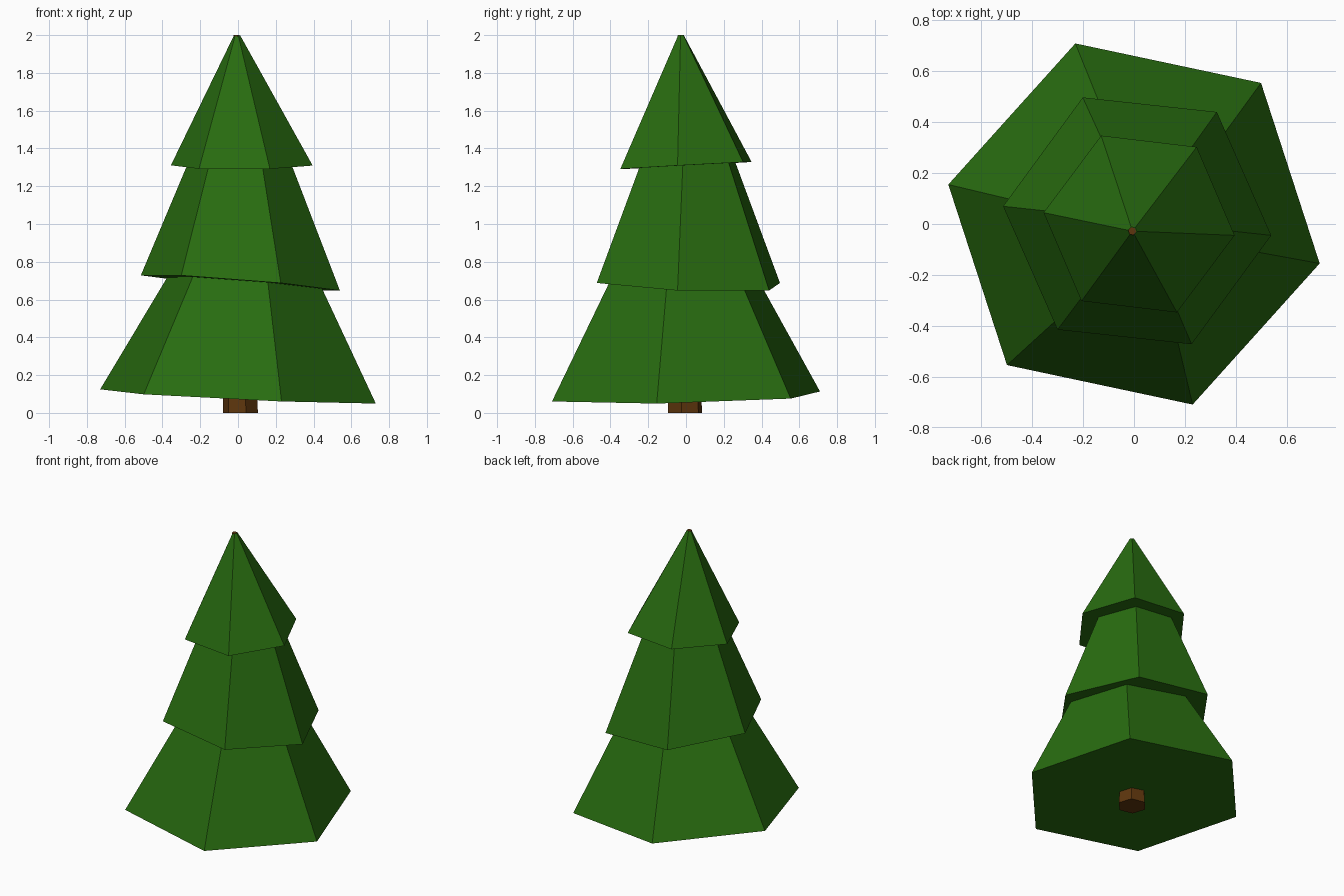
import bpy, bmesh, math
from mathutils import Vector

if "Cube" in bpy.data.objects:
    bpy.data.objects.remove(bpy.data.objects["Cube"])


def material(name, color):
    m = bpy.data.materials.new(name)
    m.diffuse_color = (*color, 1.0)
    m.use_nodes = True
    m.node_tree.nodes["Principled BSDF"].inputs["Base Color"].default_value = m.diffuse_color
    return m


GREEN = material("pine green", (0.021, 0.148, 0.005))
BROWN = material("bark brown", (0.110, 0.036, 0.004))


def hex_taper(name, mat, center, radius, phase, slope, apex, cut):
    """Flat-shaded hexagonal cone with a sloping rim, cut off at a fraction of the way to its apex."""
    c, tip = Vector(center), Vector(apex)
    bm = bmesh.new()
    lower, upper = [], []
    for i in range(6):
        a = math.radians(phase + 60 * i)
        dx, dy = radius * math.cos(a), radius * math.sin(a)
        p = c + Vector((dx, dy, slope[0] * dx + slope[1] * dy))
        lower.append(bm.verts.new(p))
        upper.append(bm.verts.new(p.lerp(tip, cut)))
    for i in range(6):
        j = (i + 1) % 6
        bm.faces.new((lower[i], lower[j], upper[j], upper[i]))
    bm.faces.new(lower[::-1])
    bm.faces.new(upper)
    bmesh.ops.recalc_face_normals(bm, faces=bm.faces)
    mesh = bpy.data.meshes.new(name)
    bm.to_mesh(mesh)
    bm.free()
    mesh.materials.append(mat)
    bpy.context.collection.objects.link(bpy.data.objects.new(name, mesh))


# Trunk runs up the whole tree and just shows at the tip
hex_taper("trunk", BROWN, (0.0125, -0.005, 0), 0.095, -12, (0, 0),
          (-0.011, -0.033, 2.41), 0.83)

# Three slightly tilted branch tiers
hex_taper("lower_branches", GREEN, (0, 0, 0.087), 0.746, -12, (-0.047, 0.022),
          (0.07, -0.035, 1.46), 0.95)
hex_taper("middle_branches", GREEN, (0.0125, 0.0125, 0.688), 0.53, -6.2, (-0.08, -0.035),
          (0.02, 0.012, 2.0), 0.65)
hex_taper("top_branches", GREEN, (0.02, 0, 1.31), 0.378, -6.8, (0.005, 0.055),
          (-0.006, -0.028, 2.03), 0.957)
